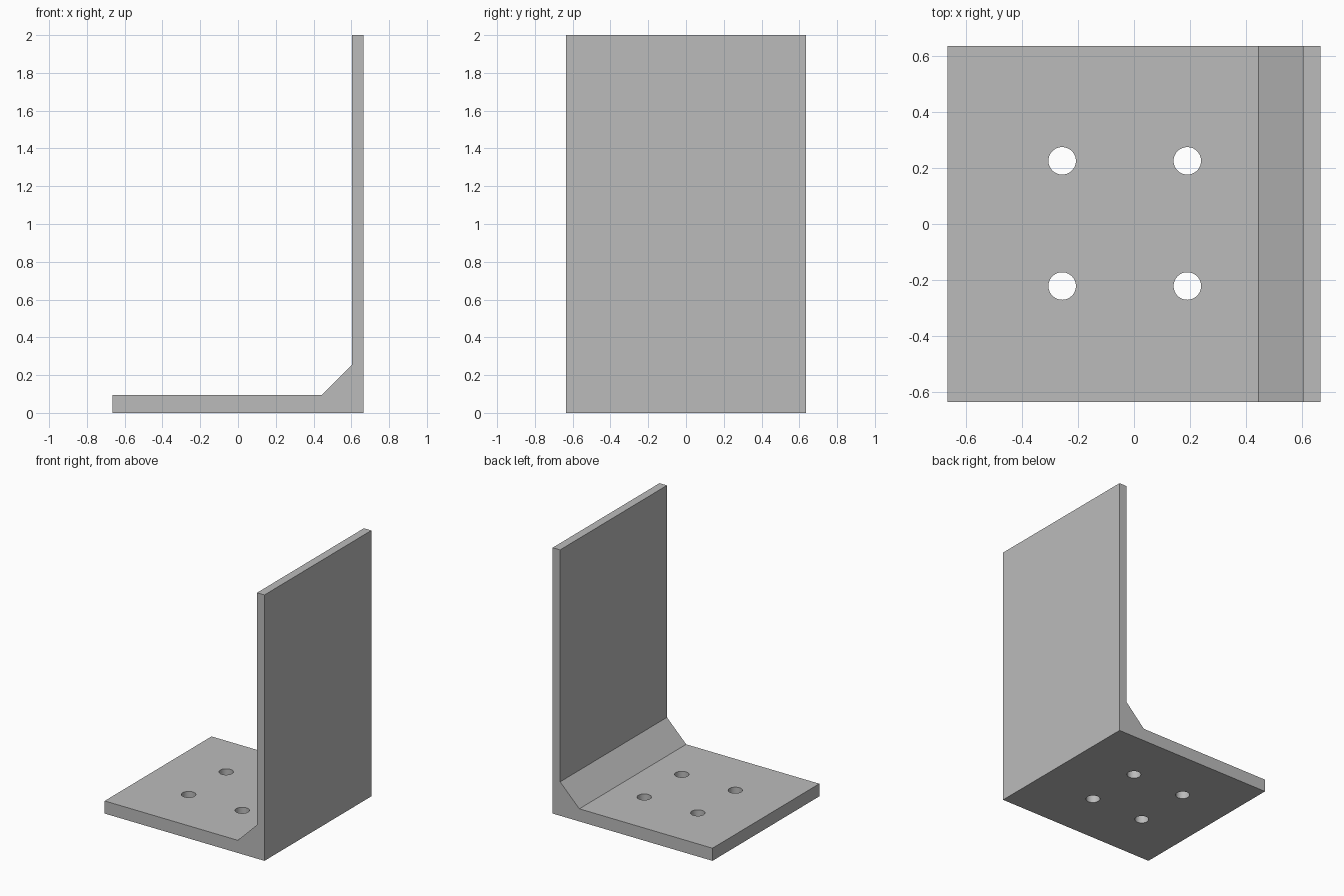
import bpy
import bmesh
from math import radians
from mathutils import Matrix

cube = bpy.data.objects.get("Cube")
if cube:
    bpy.data.objects.remove(cube, do_unlink=True)

# Plain grey metal
COLOUR = (0.5, 0.5, 0.5, 1)
metal = bpy.data.materials.new("grey_metal")
metal.use_nodes = True
metal.diffuse_color = COLOUR
metal.node_tree.nodes["Principled BSDF"].inputs["Base Color"].default_value = COLOUR


def make_object(name, bm):
    bmesh.ops.recalc_face_normals(bm, faces=bm.faces)
    mesh = bpy.data.meshes.new(name)
    bm.to_mesh(mesh)
    bm.free()
    mesh.materials.append(metal)
    obj = bpy.data.objects.new(name, mesh)
    bpy.context.collection.objects.link(obj)
    return obj


# Angle bracket: L profile with a sloped inner corner, extruded along y
HALF_X, HALF_Y = 0.665, 0.635
WALL_X, BASE_Z, SLOPE = 0.603, 0.095, 0.16
profile = [
    (-HALF_X, 0), (HALF_X, 0), (HALF_X, 2), (WALL_X, 2),
    (WALL_X, BASE_Z + SLOPE), (WALL_X - SLOPE, BASE_Z), (-HALF_X, BASE_Z),
]
bm = bmesh.new()
face = bm.faces.new([bm.verts.new((x, -HALF_Y, z)) for x, z in profile])
swept = bmesh.ops.extrude_face_region(bm, geom=[face])["geom"]
bmesh.ops.translate(bm, vec=(0, 2 * HALF_Y, 0),
                    verts=[v for v in swept if isinstance(v, bmesh.types.BMVert)])
bracket = make_object("angle_bracket", bm)

# Four round bolt holes through the base plate
bm = bmesh.new()
for x in (-0.256, 0.19):
    for y in (-0.221, 0.225):
        bmesh.ops.create_cone(bm, cap_ends=True, segments=48, radius1=0.049,
                              radius2=0.049, depth=0.4,
                              matrix=Matrix.Translation((x, y, 0.05)))
cutter = make_object("bolt_hole_cutter", bm)
cutter.hide_render = True

cut = bracket.modifiers.new("bolt_holes", "BOOLEAN")
cut.operation = "DIFFERENCE"
cut.solver = "EXACT"
cut.object = cutter

bpy.ops.object.select_all(action="DESELECT")
bracket.select_set(True)
bpy.context.view_layer.objects.active = bracket
bpy.ops.object.modifier_apply(modifier=cut.name)
bpy.data.objects.remove(cutter, do_unlink=True)

# Round hole walls, crisp plate edges
bpy.ops.object.shade_smooth_by_angle(angle=radians(30))
